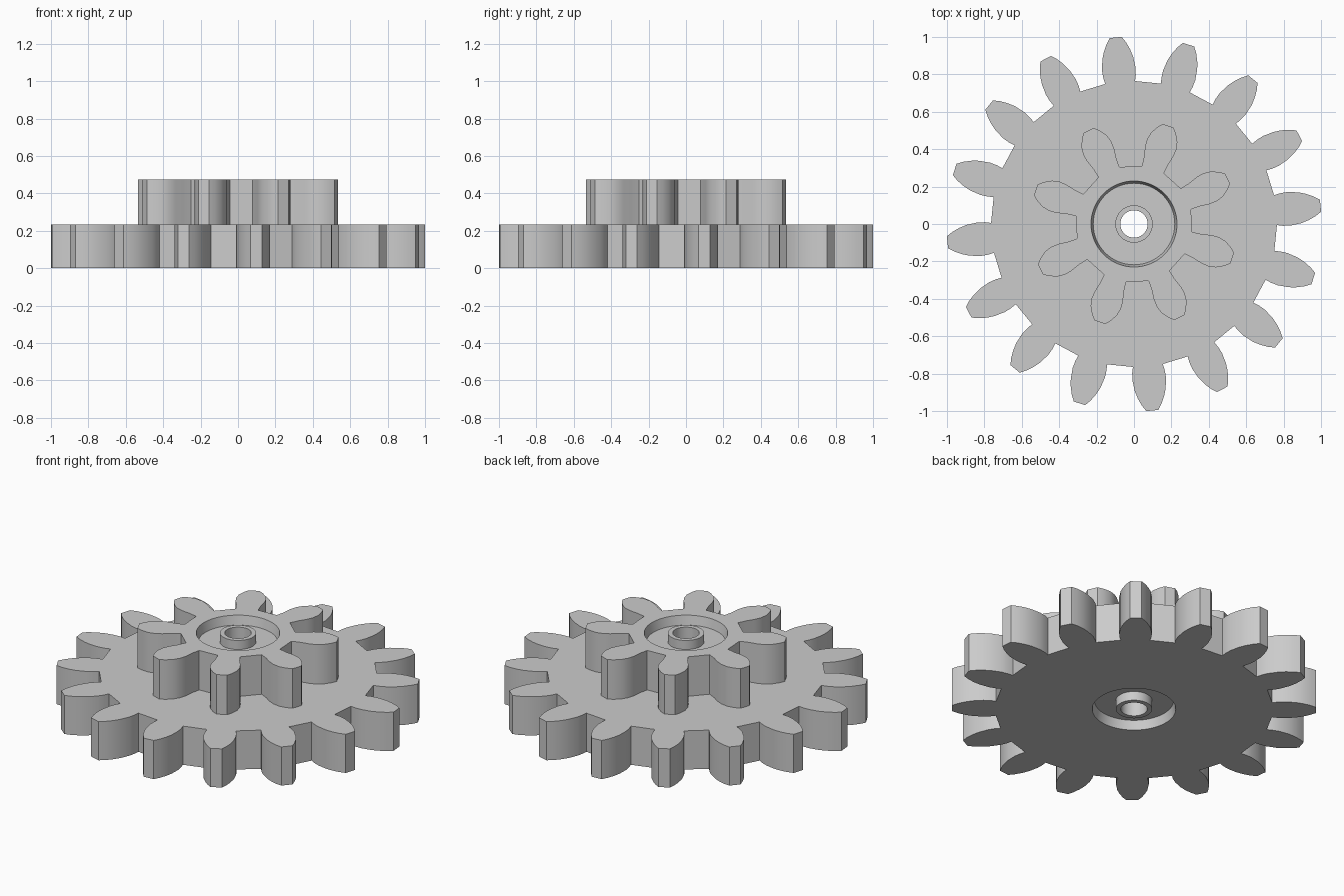
import bpy
import bmesh
from math import cos, sin, pi, radians

old = bpy.data.objects.get("Cube")
if old:
    bpy.data.objects.remove(old, do_unlink=True)

MID, TOP = 0.235, 0.475          # heights of the two gear faces
RIM, FLOOR, BOSS, BORE = 0.23, 0.218, 0.1, 0.073
DEPTH = 0.055                    # depth of the recess around the boss

mat = bpy.data.materials.new("plain grey")
mat.use_nodes = True
grey = (0.6, 0.6, 0.6, 1)
mat.diffuse_color = grey
mat.node_tree.nodes["Principled BSDF"].inputs["Base Color"].default_value = grey


def gear_outline(teeth, phase, flank):
    """Repeat a tooth, given as (distance from axis, half width) from root to tip."""
    tooth = [(r, -w) for r, w in flank] + [(r, w) for r, w in reversed(flank)]
    points = []
    for i in range(teeth):
        a = radians(phase) + 2 * pi * i / teeth
        points += [(r * cos(a) - w * sin(a), r * sin(a) + w * cos(a)) for r, w in tooth]
    return points


def circle(radius, count=64):
    return [(radius * cos(2 * pi * i / count), radius * sin(2 * pi * i / count))
            for i in range(count)]


bm = bmesh.new()


def loop(points, z):
    verts = [bm.verts.new((x, y, z)) for x, y in points]
    for a, b in zip(verts, verts[1:] + verts[:1]):
        bm.edges.new((a, b))
    return verts


def wall(lower, upper):
    n = len(lower)
    for i in range(n):
        j = (i + 1) % n
        bm.faces.new((lower[i], lower[j], upper[j], upper[i]))


def cap(outer, inner):
    edges = [bm.edges.get((a, b)) for ring in (outer, inner)
             for a, b in zip(ring, ring[1:] + ring[:1])]
    bmesh.ops.triangle_fill(bm, edges=edges, use_beauty=True, normal=(0, 0, 1))


# Tooth outlines of the two stacked gears
large = gear_outline(16, 5.6, [(0.76, 0.08), (0.79, 0.087), (0.83, 0.09), (0.89, 0.083),
                               (0.93, 0.071), (0.97, 0.053), (1.002, 0.032)])
small = gear_outline(8, 25.8, [(0.308, 0.062), (0.36, 0.068), (0.41, 0.08), (0.45, 0.083),
                               (0.49, 0.075), (0.53, 0.053), (0.556, 0.03)])

# Toothed walls
large_low, large_high = loop(large, 0), loop(large, MID)
small_low, small_high = loop(small, MID), loop(small, TOP)
wall(large_low, large_high)
wall(small_low, small_high)

# Recess, boss and bore, turned from one profile that starts at the lower rim
profile = [(RIM, 0), (FLOOR, DEPTH), (BOSS, DEPTH), (BOSS, 0), (BORE, 0),
           (BORE, TOP), (BOSS, TOP), (BOSS, TOP - DEPTH), (FLOOR, TOP - DEPTH), (RIM, TOP)]
rings = [loop(circle(r), z) for r, z in profile]
for a, b in zip(rings, rings[1:]):
    wall(a, b)

# Flat faces: underside, step between the gears, top
cap(large_low, rings[0])
cap(large_high, small_low)
cap(small_high, rings[-1])

bmesh.ops.recalc_face_normals(bm, faces=bm.faces[:])
mesh = bpy.data.meshes.new("double_gear")
bm.to_mesh(mesh)
bm.free()
mesh.materials.append(mat)
gear = bpy.data.objects.new("double_gear", mesh)
bpy.context.collection.objects.link(gear)

# Smooth flanks and round walls, crisp edges
for obj in bpy.context.selected_objects:
    obj.select_set(False)
gear.select_set(True)
bpy.context.view_layer.objects.active = gear
bpy.ops.object.shade_smooth_by_angle(angle=radians(28))
